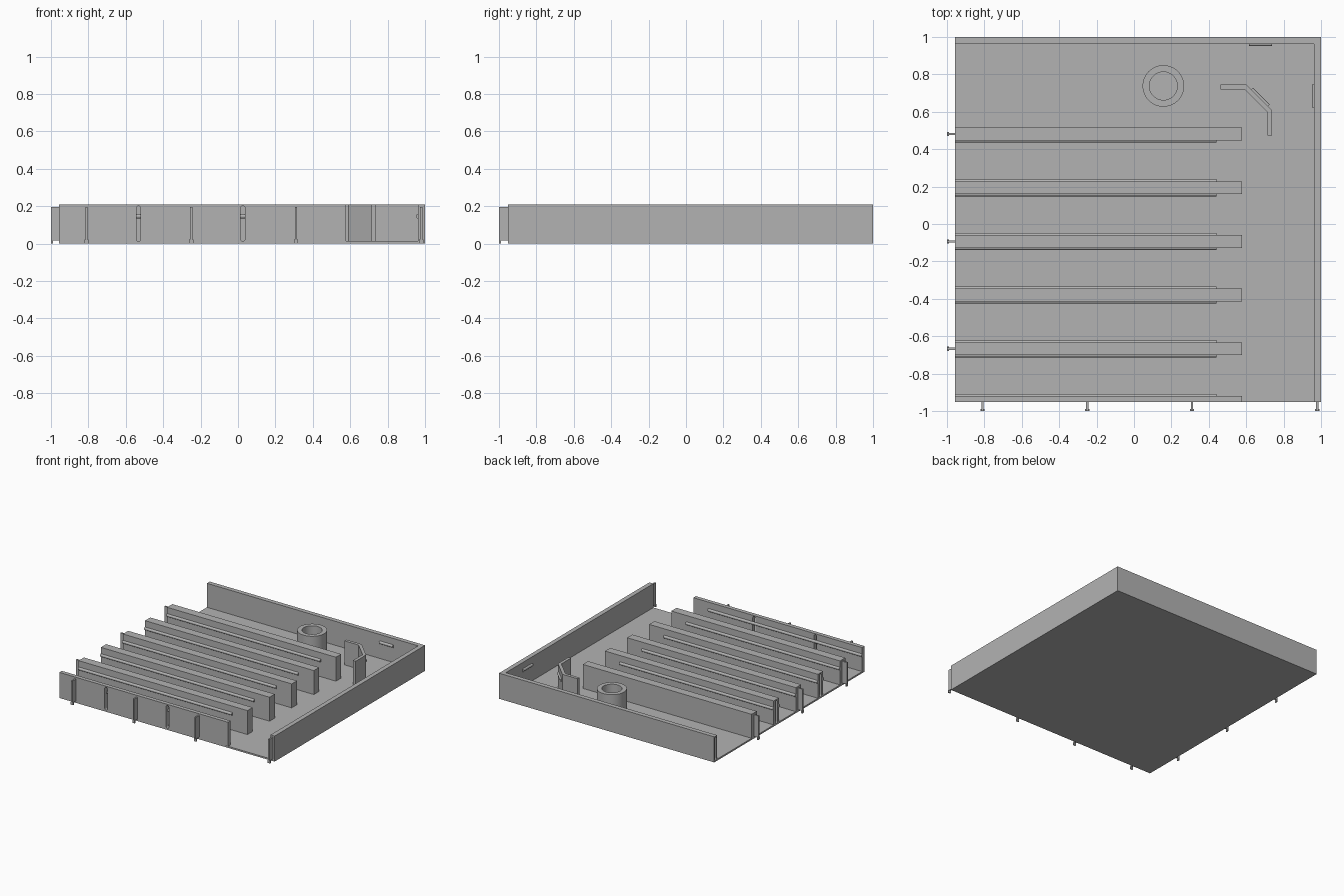
import bpy, bmesh, math
from mathutils import Matrix, Vector

cube = bpy.data.objects.get("Cube")
if cube:
    bpy.data.objects.remove(cube, do_unlink=True)

grey = bpy.data.materials.new("plain_grey")
grey.use_nodes = True
COLOUR = (0.45, 0.45, 0.45, 1)
grey.diffuse_color = COLOUR
grey.node_tree.nodes["Principled BSDF"].inputs["Base Color"].default_value = COLOUR

HEIGHT, FLOOR = 0.21, 0.013
LEFT, FRONT = -0.957, -0.953      # open edges of the tray
WALL = 0.037
PITCH = 0.287
RAIL_Z, RAIL_R = 0.146, 0.012


def finish(name, bm, smooth=False):
    bmesh.ops.recalc_face_normals(bm, faces=bm.faces)
    mesh = bpy.data.meshes.new(name)
    bm.to_mesh(mesh)
    bm.free()
    mesh.materials.append(grey)
    ob = bpy.data.objects.new(name, mesh)
    bpy.context.collection.objects.link(ob)
    if smooth:
        bpy.ops.object.select_all(action='DESELECT')
        ob.select_set(True)
        bpy.context.view_layer.objects.active = ob
        bpy.ops.object.shade_smooth_by_angle(angle=math.radians(35))
    return ob


def prism(name, outline, z0, z1):
    bm = bmesh.new()
    face = bm.faces.new([bm.verts.new((x, y, z0)) for x, y in outline])
    top = bmesh.ops.extrude_face_region(bm, geom=[face])["geom"]
    bmesh.ops.translate(bm, vec=(0, 0, z1 - z0),
                        verts=[v for v in top if isinstance(v, bmesh.types.BMVert)])
    return finish(name, bm)


def box(name, x0, x1, y0, y1, z0=0.0, z1=HEIGHT):
    return prism(name, [(x0, y0), (x1, y0), (x1, y1), (x0, y1)], z0, z1)


def rail(name, start, end):
    """Rounded rail running along a wall face."""
    a, b = Vector((*start, RAIL_Z)), Vector((*end, RAIL_Z))
    bm = bmesh.new()
    turn = (b - a).to_track_quat('Z', 'Y').to_matrix().to_4x4()
    bmesh.ops.create_cone(bm, cap_ends=True, segments=16, radius1=RAIL_R, radius2=RAIL_R,
                          depth=(b - a).length, matrix=Matrix.Translation((a + b) / 2) @ turn)
    return finish(name, bm, True)


def cut_slot(target, x, y, side):
    """Upright round-ended slot; side is the outward axis, 'X' or 'Y'."""
    r, depth = 0.012, 0.1
    low, high = FLOOR + r, HEIGHT - 0.008 - r
    bm = bmesh.new()
    ring = []
    for centre, begin in ((high, 0), (low, math.pi)):
        for i in range(9):
            a = begin + math.pi * i / 8
            ring.append(bm.verts.new((r * math.cos(a), -depth / 2, centre + r * math.sin(a))))
    face = bm.faces.new(ring)
    new = bmesh.ops.extrude_face_region(bm, geom=[face])["geom"]
    bmesh.ops.translate(bm, vec=(0, depth, 0),
                        verts=[v for v in new if isinstance(v, bmesh.types.BMVert)])
    if side == 'X':
        bmesh.ops.rotate(bm, verts=bm.verts, matrix=Matrix.Rotation(math.pi / 2, 3, 'Z'))
    bmesh.ops.translate(bm, vec=(x, y, 0), verts=bm.verts)
    cutter = finish("slot_cutter", bm)
    cutter.hide_render = True
    mod = target.modifiers.new("slot", 'BOOLEAN')
    mod.operation, mod.solver, mod.object = 'DIFFERENCE', 'EXACT', cutter
    bpy.context.view_layer.objects.active = target
    bpy.ops.object.modifier_apply(modifier=mod.name)
    bpy.data.objects.remove(cutter, do_unlink=True)


def connector(name, x, y, side):
    """Upright tongue with a slightly wider foot at the outer edge."""
    top, lift, web, foot, tip = 0.197, 0.018, 0.006, 0.011, 0.01
    if side == 'Y':
        box(name + "_web", x - web, x + web, -1, y + 0.005, lift, top)
        box(name + "_foot", x - foot, x + foot, -1, -1 + tip, 0, lift + 0.004)
    else:
        box(name + "_web", -1, x + 0.005, y - web, y + web, lift, top)
        box(name + "_foot", -1, -1 + tip, y - foot, y + foot, 0, lift + 0.004)


# Tray floor and outer walls
box("floor", LEFT, 1, FRONT, 1, 0, FLOOR)
back_wall = box("back_wall", LEFT, 1, 1 - WALL, 1)
box("side_wall", 1 - WALL, 1, FRONT, 1 - WALL)
cut_slot(back_wall, LEFT, 1 - WALL / 2, 'X')

# Front wall, with its rail and through slots
SHELF_END, RAIL_END = 0.577, 0.44
front_wall = box("front_wall", LEFT, SHELF_END, FRONT, -0.92)
for x in (-0.532, 0.026):
    cut_slot(front_wall, x, FRONT, 'Y')
rail("front_wall_rail", (LEFT, -0.92), (RAIL_END, -0.92))

# Long dividers with rails on their faces, alternating tongues and slots
for i in range(5):
    y, half = 0.481 - PITCH * i, 0.034
    divider = box(f"divider_{i + 1}", LEFT, SHELF_END, y - half, y + half)
    rail(f"divider_rail_front_{i + 1}", (LEFT, y - half), (RAIL_END, y - half))
    if i:
        rail(f"divider_rail_back_{i + 1}", (LEFT, y + half), (RAIL_END, y + half))
    if i % 2:
        cut_slot(divider, LEFT, y, 'X')
    else:
        connector(f"side_connector_{i + 1}", LEFT, y, 'X')

for i, x in enumerate((-0.81, -0.25, 0.31, 0.98)):
    connector(f"front_connector_{i + 1}", x, FRONT, 'Y')

# Angled corner baffle and its short rails
prism("corner_baffle", [(0.463, 0.745), (0.602, 0.745), (0.738, 0.609), (0.738, 0.473),
                        (0.713, 0.473), (0.713, 0.599), (0.592, 0.72), (0.463, 0.72)],
      0, HEIGHT)
rail("baffle_rail", (0.627, 0.72), (0.717, 0.63))
rail("back_wall_rail", (0.615, 1 - WALL), (0.738, 1 - WALL))
rail("side_wall_rail", (1 - WALL, 0.623), (1 - WALL, 0.746))

# Round hollow post
bm = bmesh.new()
profile = [bm.verts.new(p) for p in ((0.075, 0, 0), (0.111, 0, 0),
                                     (0.111, 0, HEIGHT), (0.075, 0, HEIGHT))]
edges = [bm.edges.new((profile[i], profile[(i + 1) % 4])) for i in range(4)]
bmesh.ops.spin(bm, geom=profile + edges, cent=(0, 0, 0), axis=(0, 0, 1),
               angle=math.tau, steps=64, use_merge=False)
bmesh.ops.remove_doubles(bm, verts=bm.verts, dist=0.0005)
bmesh.ops.translate(bm, vec=(0.157, 0.738, 0), verts=bm.verts)
finish("hollow_post", bm, True)
